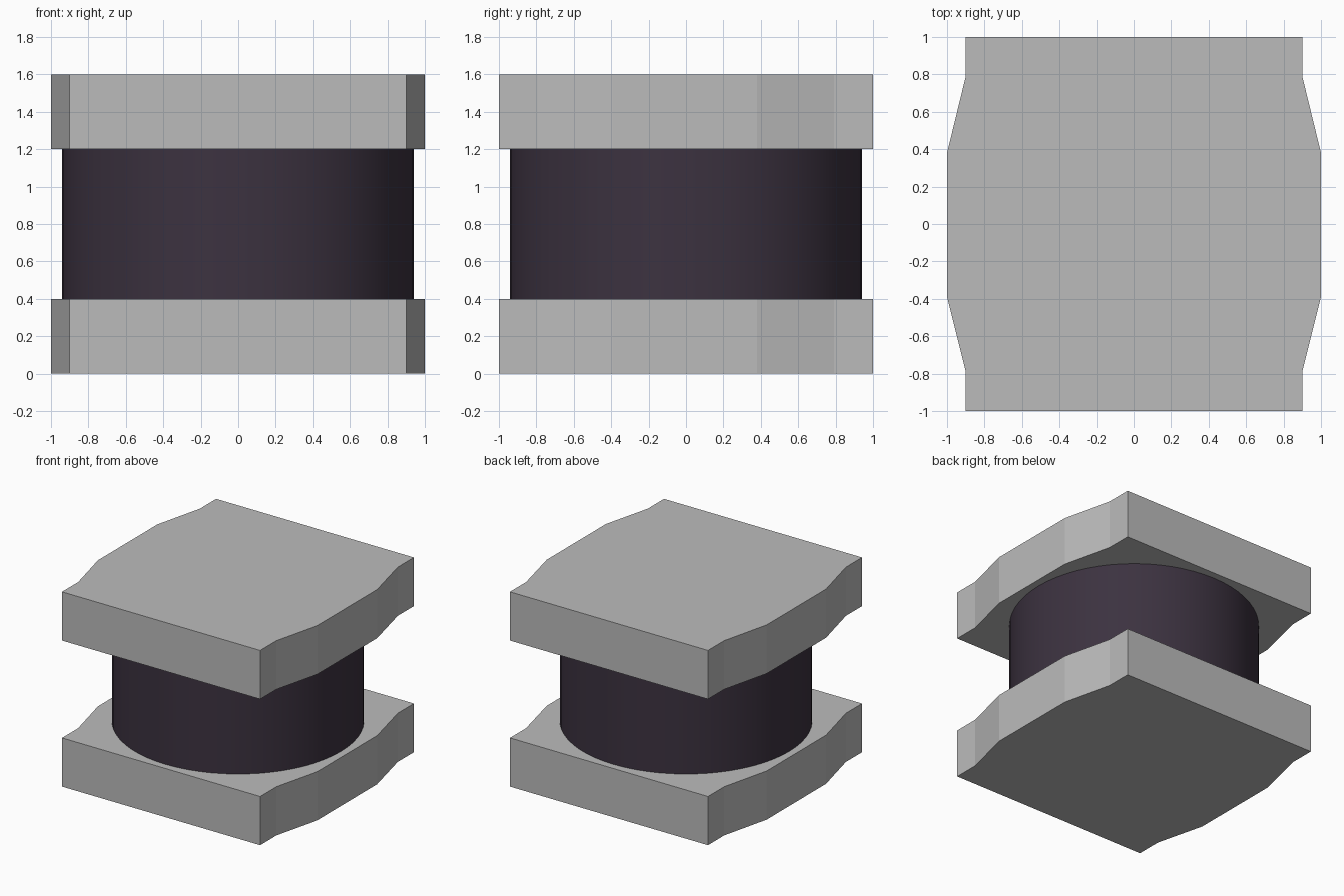
import bpy
import bmesh
import math

cube = bpy.data.objects.get("Cube")
if cube:
    bpy.data.objects.remove(cube, do_unlink=True)


def make_material(name, rgb):
    mat = bpy.data.materials.new(name)
    mat.use_nodes = True
    mat.diffuse_color = (*rgb, 1)
    mat.node_tree.nodes["Principled BSDF"].inputs["Base Color"].default_value = (*rgb, 1)
    return mat


grey = make_material("light grey", (0.50, 0.50, 0.50))
rubber = make_material("dark plum", (0.045, 0.032, 0.051))

# Right-hand edge of the plate outline, front to back; mirrored for the other side
SIDE = [(0.9, -1.0), (0.9, -0.79), (1.0, -0.39), (1.0, 0.38), (0.9, 0.79), (0.9, 1.0)]


def add_plate(name, z, height):
    outline = SIDE + [(-x, y) for x, y in reversed(SIDE)]
    bm = bmesh.new()
    base = bm.faces.new([bm.verts.new((x, y, z)) for x, y in outline])
    top = bmesh.ops.extrude_face_region(bm, geom=[base])["geom"]
    bmesh.ops.translate(bm, vec=(0, 0, height),
                        verts=[v for v in top if isinstance(v, bmesh.types.BMVert)])
    bmesh.ops.recalc_face_normals(bm, faces=bm.faces)
    mesh = bpy.data.meshes.new(name)
    bm.to_mesh(mesh)
    bm.free()
    mesh.materials.append(grey)
    obj = bpy.data.objects.new(name, mesh)
    bpy.context.collection.objects.link(obj)


# End plates
add_plate("bottom_plate", 0.0, 0.4)
add_plate("top_plate", 1.2, 0.4)

# Round core between the plates
bpy.ops.mesh.primitive_cylinder_add(vertices=64, radius=0.94, depth=0.8, location=(0, 0, 0.8))
core = bpy.context.object
core.name = "core_cylinder"
core.data.materials.append(rubber)
bpy.ops.object.shade_smooth_by_angle(angle=math.radians(30))
